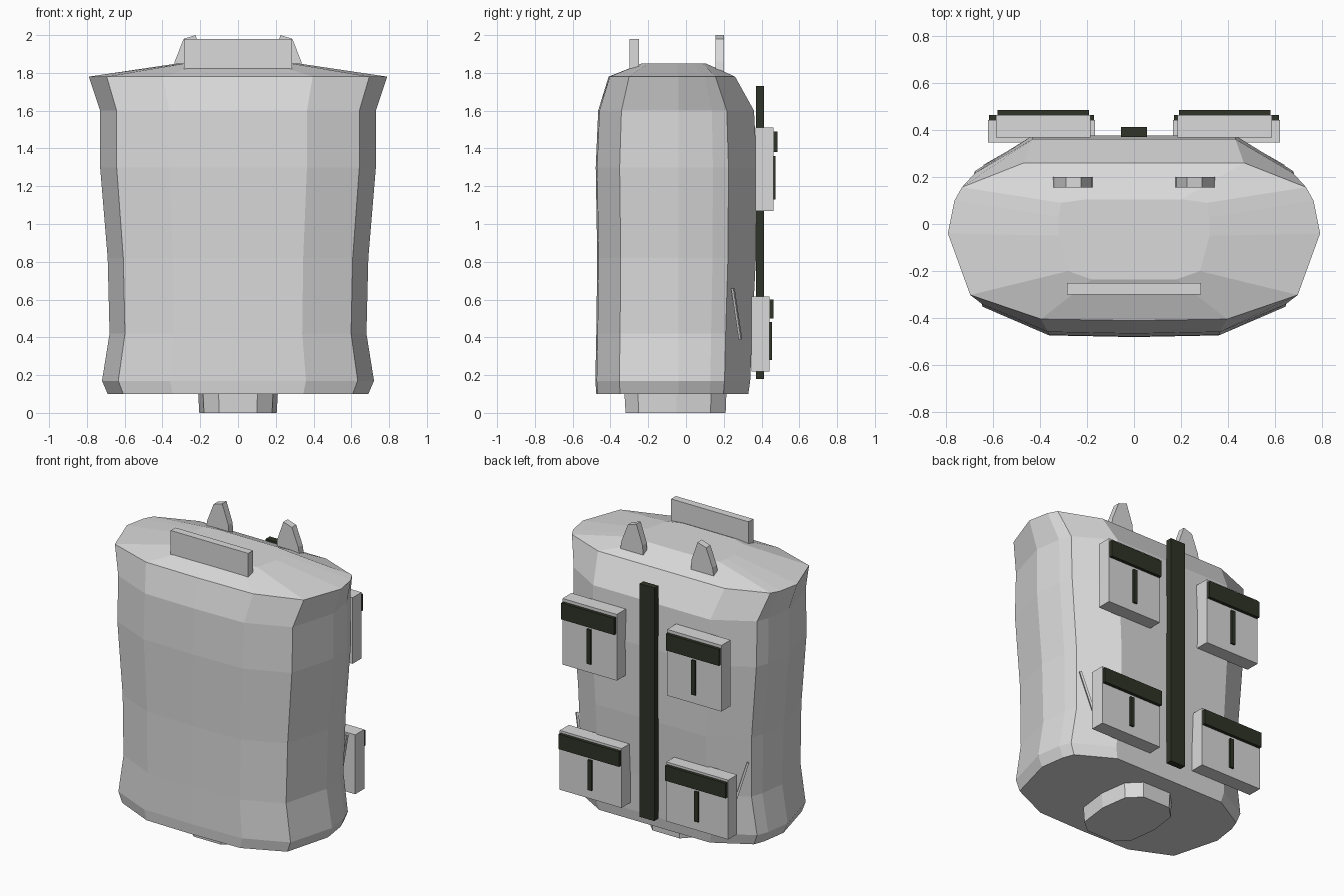
import bpy, bmesh, math
from mathutils import Vector

if "Cube" in bpy.data.objects:
    bpy.data.objects.remove(bpy.data.objects["Cube"])


def material(name, rgb):
    m = bpy.data.materials.new(name)
    m.diffuse_color = (*rgb, 1)
    m.use_nodes = True
    m.node_tree.nodes["Principled BSDF"].inputs["Base Color"].default_value = m.diffuse_color
    return m


GREY = material("light grey", (0.7, 0.7, 0.7))
DARK = material("dark olive", (0.028, 0.034, 0.02))


def finish(name, bm, mat):
    bmesh.ops.recalc_face_normals(bm, faces=bm.faces)
    me = bpy.data.meshes.new(name)
    bm.to_mesh(me)
    bm.free()
    me.materials.append(mat)
    ob = bpy.data.objects.new(name, me)
    bpy.context.collection.objects.link(ob)
    return ob


def loft(name, rings, mat):
    """Skin a stack of equal-sized closed rings and cap both ends."""
    bm = bmesh.new()
    vs = [[bm.verts.new(p) for p in r] for r in rings]
    n = len(vs[0])
    for a, b in zip(vs, vs[1:]):
        for i in range(n):
            j = (i + 1) % n
            bm.faces.new((a[i], a[j], b[j], b[i]))
    bm.faces.new(vs[0])
    bm.faces.new(vs[-1])
    return finish(name, bm, mat)


def box(name, x, y, z, mat):
    return loft(name, [[(x[0], y[0], h), (x[1], y[0], h), (x[1], y[1], h), (x[0], y[1], h)]
                       for h in z], mat)


def mirrored(half, z):
    """Full ring from the points of the right half, front to back."""
    left = [(-x, y) for x, y in reversed(half) if x > 0]
    return [(x, y, z) for x, y in half + left]


# vest body: height, half width, front y, back y
levels = [(0.10, 0.69, -0.475, 0.33), (0.17, 0.72, -0.48, 0.34), (0.42, 0.68, -0.475, 0.35),
          (0.82, 0.69, -0.47, 0.37), (1.30, 0.73, -0.478, 0.375), (1.60, 0.73, -0.465, 0.36),
          (1.78, 0.79, -0.41, 0.26)]
rings = []
for z, w, f, b in levels:
    half = [(0, f), (0.5 * w, f * 0.985), (0.88 * w, f * 0.735), (w, -0.04),
            (0.965 * w, 0.38 * b), (0.925 * w, 0.6 * b), (0.59 * w, b)]
    rings.append(mirrored(half, z))
rings.append(mirrored([(0, -0.235), (0.18, -0.235), (0.28, -0.2), (0.32, -0.05),
                       (0.32, 0.03), (0.31, 0.09), (0.2, 0.105)], 1.85))
loft("vest_body", rings, GREY)

# waist boss underneath
boss = [(0.1, -0.32), (0.18, -0.25), (0.205, -0.05), (0.18, 0.13), (0.1, 0.21)]
loft("waist_boss", [mirrored(boss, 0), mirrored([(x * 1.03, y * 1.02) for x, y in boss], 0.11)], GREY)

# collar plate and back strip
box("collar_plate", (-0.285, 0.285), (-0.3, -0.25), (1.81, 1.98), GREY)
box("back_strip", (-0.055, 0.055), (0.37, 0.412), (0.18, 1.73), DARK)

for s, side in ((1, "right"), (-1, "left")):
    # shoulder tabs
    tab = [(0.175, 1.8), (0.345, 1.8), (0.335, 1.86), (0.288, 1.98), (0.225, 2.0), (0.18, 1.87)]
    loft("shoulder_tab_" + side, [[(s * x, y, z) for x, z in tab] for y in (0.155, 0.2)], GREY)

    # back pouches with flap and strap: x range, back y, z range, flap z, strap z
    for row, x0, x1, y, z0, z1, flap, strap in (
            ("upper", 0.185, 0.585, 0.463, 1.07, 1.51, (1.38, 1.49), (1.13, 1.36)),
            ("lower", 0.165, 0.62, 0.442, 0.22, 0.615, (0.5, 0.6), (0.28, 0.48))):
        tag = row + "_" + side
        c = s * (x0 + x1) / 2
        h = (x1 - x0) / 2
        box("pouch_" + tag, (c - h, c + h), (y - 0.095, y), (z0, z1), GREY)
        box("pouch_flap_" + tag, (c - h + 0.005, c + h - 0.005), (y - 0.01, y + 0.021), flap, DARK)
        box("pouch_strap_" + tag, (c - 0.014, c + 0.014), (y - 0.01, y + 0.012), strap, DARK)

    # slanted side rods
    a, b = Vector((s * 0.63, 0.248, 0.66)), Vector((s * 0.56, 0.288, 0.39))
    bm = bmesh.new()
    bmesh.ops.create_cube(bm, size=1)
    bmesh.ops.scale(bm, vec=(0.014, 0.014, (a - b).length), verts=bm.verts)
    rod = finish("side_rod_" + side, bm, GREY)
    rod.location = (a + b) / 2
    rod.rotation_euler = (a - b).to_track_quat('Z', 'Y').to_euler()
